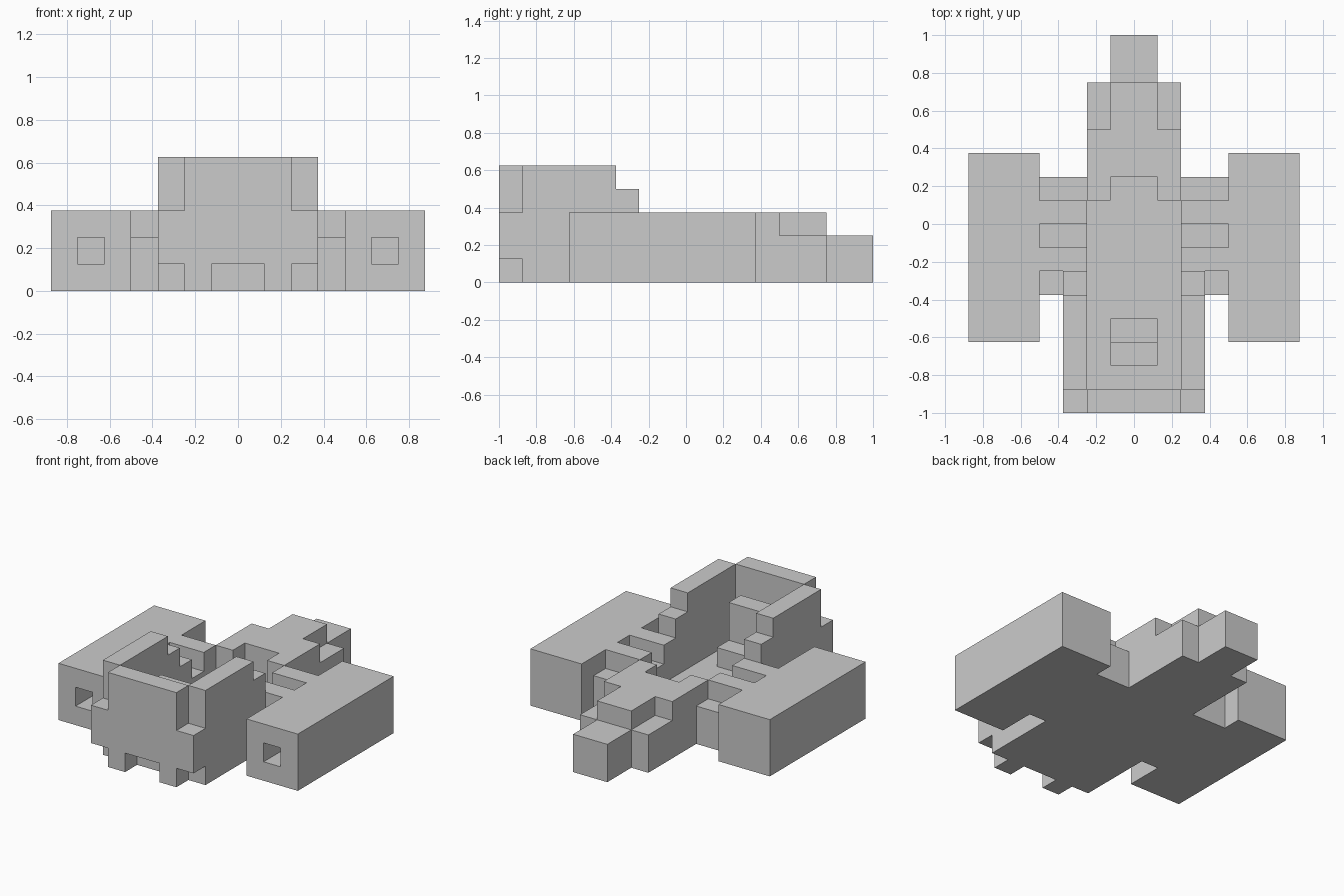
import bpy, bmesh
from mathutils import Vector

if "Cube" in bpy.data.objects:
    bpy.data.objects.remove(bpy.data.objects["Cube"])

U = 0.125          # one block
cells = {}         # block position -> part name


def block_range(x, y, z):
    return [(i, j, k) for i in range(*x) for j in range(*y) for k in range(*z)]


def fill(part, x, y, z, mirror=False):
    for i, j, k in block_range(x, y, z):
        cells[i, j, k] = part
        if mirror:
            cells[-1 - i, j, k] = part.replace("right", "left")


def carve(x, y, z, mirror=False):
    for i, j, k in block_range(x, y, z):
        cells.pop((i, j, k), None)
        if mirror:
            cells.pop((-1 - i, j, k), None)


def skin(part):
    """Make one object from the exposed sides of a part's blocks."""
    bm = bmesh.new()
    for c, name in cells.items():
        if name != part:
            continue
        mid = Vector(c) + Vector((0.5, 0.5, 0.5))
        for axis in range(3):
            for s in (-1, 1):
                n = Vector((0, 0, 0))
                n[axis] = s
                if tuple(int(v) for v in Vector(c) + n) in cells:
                    continue
                a = Vector((0, 0, 0))
                a[(axis + 1) % 3] = 0.5
                b = n.cross(a)
                o = mid + n * 0.5
                bm.faces.new([bm.verts.new((o + d) * U)
                              for d in (-a - b, a - b, a + b, b - a)])
    bmesh.ops.remove_doubles(bm, verts=bm.verts, dist=1e-4)
    bmesh.ops.dissolve_limit(bm, angle_limit=0.01, verts=bm.verts, edges=bm.edges)
    mesh = bpy.data.meshes.new(part)
    bm.to_mesh(mesh)
    bm.free()
    bpy.context.collection.objects.link(bpy.data.objects.new(part, mesh))


# floor and raised deck with a stepped edge
fill("hull", (-2, 2), (-7, 6), (0, 1))
fill("hull", (-2, 2), (1, 6), (1, 3))
carve((-1, 1), (1, 2), (1, 3))
carve((1, 2), (4, 6), (2, 3), mirror=True)

# nose block
fill("nose", (-1, 1), (6, 8), (0, 2))

# cabin side walls, stepping down at the end
fill("right_cabin_wall", (2, 3), (-7, -3), (0, 5), mirror=True)
fill("right_cabin_wall", (2, 3), (-3, -2), (0, 4), mirror=True)

# end panel with two feet
fill("end_panel", (-3, 3), (-8, -7), (1, 3))
fill("end_panel", (-2, 2), (-8, -7), (3, 5))
fill("end_panel", (1, 2), (-8, -7), (0, 1), mirror=True)

# seat cushion and backrest
fill("seat", (-1, 1), (-6, -4), (1, 2))
fill("seat", (-1, 1), (-6, -5), (2, 4))

# arms joining the side pods, with two raised ribs
fill("right_arm", (2, 4), (-2, 2), (0, 2), mirror=True)
fill("right_arm", (3, 4), (-3, -2), (0, 2), mirror=True)
for y in (-2, 0):
    fill("right_arm", (2, 4), (y, y + 1), (2, 3), mirror=True)

# side pods with a square port
fill("right_pod", (4, 7), (-5, 3), (0, 3), mirror=True)
carve((5, 6), (-5, -3), (1, 2), mirror=True)

for part in sorted(set(cells.values())):
    skin(part)
